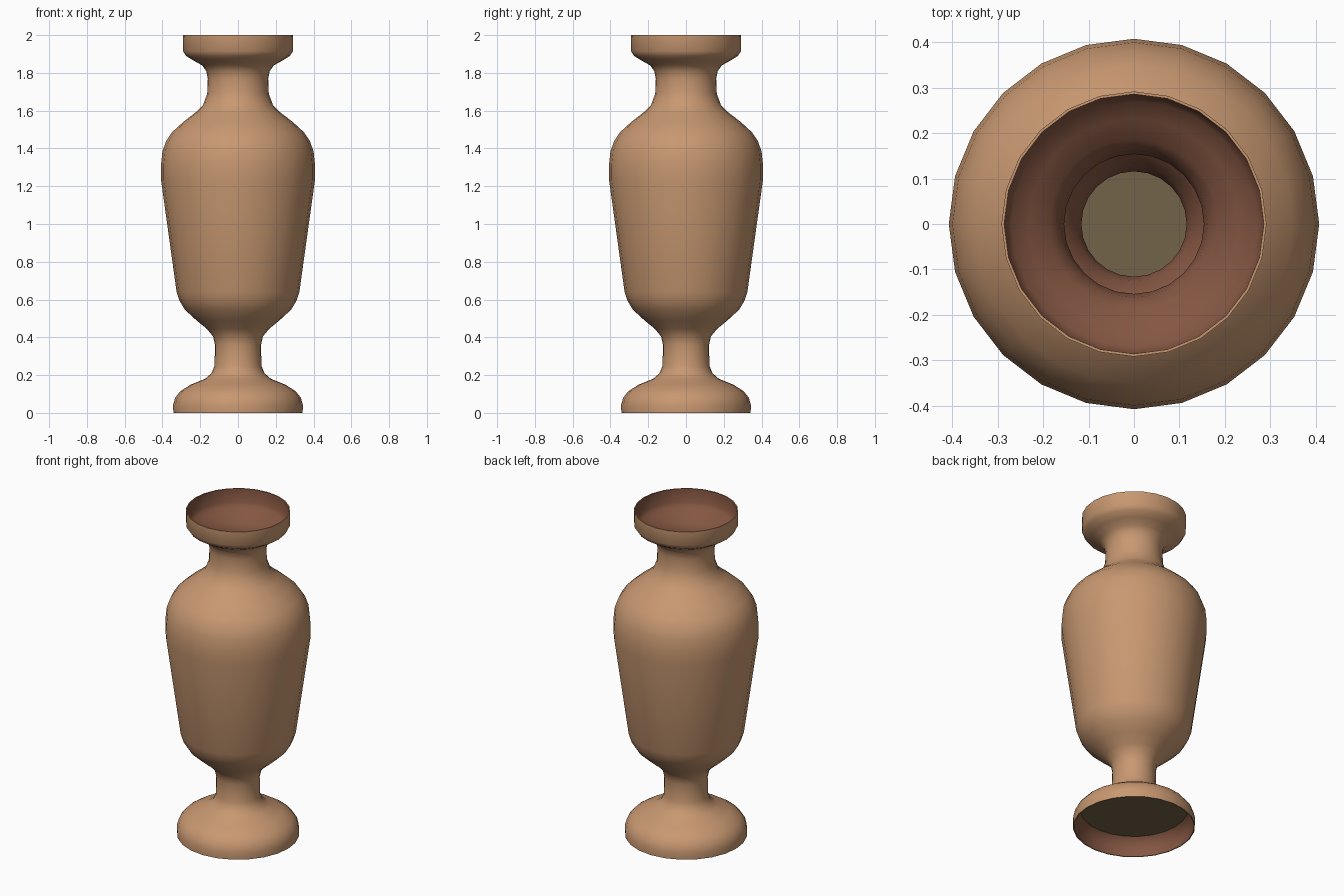
import bpy, bmesh, math

if "Cube" in bpy.data.objects:
    bpy.data.objects.remove(bpy.data.objects["Cube"])

SIDES = 24


def material(name, rgb):
    m = bpy.data.materials.new(name)
    lin = [(c / 255 / 12.92) if c < 10 else ((c / 255 + 0.055) / 1.055) ** 2.4 for c in rgb]
    m.diffuse_color = (*lin, 1)
    m.use_nodes = True
    m.node_tree.nodes["Principled BSDF"].inputs["Base Color"].default_value = m.diffuse_color
    return m


tan = material("tan clay", (200, 152, 113))
brown = material("inner red brown", (132, 86, 66))
olive = material("olive brown", (116, 99, 74))

# Outer profile (radius, height), foot to lip
PROFILE = [(.342, 0), (.344, .04), (.333, .08), (.305, .115), (.25, .15), (.175, .18),
           (.14, .21), (.124, .25), (.122, .36), (.132, .405), (.165, .445),
           (.22, .49), (.28, .545), (.308, .59), (.325, .64), (.407, 1.23), (.408, 1.31),
           (.40, 1.385), (.38, 1.44), (.35, 1.485), (.29, 1.54), (.225, 1.59), (.185, 1.63),
           (.163, 1.69), (.16, 1.77), (.168, 1.81), (.19, 1.84), (.235, 1.865),
           (.275, 1.89), (.291, 1.915), (.292, 2.0)]


def offset(points, d):
    """Move the profile inward along its normals."""
    out = []
    for i, (r, z) in enumerate(points):
        r0, z0 = points[max(i - 1, 0)]
        r1, z1 = points[min(i + 1, len(points) - 1)]
        n = math.hypot(r1 - r0, z1 - z0)
        dz = 0 if i in (0, len(points) - 1) else d * (r1 - r0) / n
        out.append((r - d * (z1 - z0) / n, z + dz))
    return out


def ring(bm, r, z):
    return [bm.verts.new((r * math.cos(2 * math.pi * k / SIDES),
                          r * math.sin(2 * math.pi * k / SIDES), z)) for k in range(SIDES)]


def finish(name, bm, mats):
    me = bpy.data.meshes.new(name)
    bm.to_mesh(me)
    bm.free()
    for m in mats:
        me.materials.append(m)
    ob = bpy.data.objects.new(name, me)
    bpy.context.collection.objects.link(ob)
    bpy.ops.object.select_all(action='DESELECT')
    ob.select_set(True)
    bpy.context.view_layer.objects.active = ob
    bpy.ops.object.shade_smooth_by_angle(angle=math.radians(50))
    return ob


# Vase shell: outer wall, thin lip, inner wall and foot edge as one closed loop
bm = bmesh.new()
inner = offset(PROFILE, .006)[::-1]
loop = PROFILE + inner
rings = [ring(bm, r, z) for r, z in loop]
for i, a in enumerate(rings):
    b = rings[(i + 1) % len(rings)]
    for k in range(SIDES):
        j = (k + 1) % SIDES
        f = bm.faces.new((a[k], a[j], b[j], b[k]))
        f.material_index = 1 if len(PROFILE) <= i < len(loop) - 1 else 0
finish("vase_shell", bm, [tan, brown])

# Floor disc closing the hollow foot
bm = bmesh.new()
bm.faces.new(ring(bm, .30, .11))
finish("foot_floor", bm, [olive])
